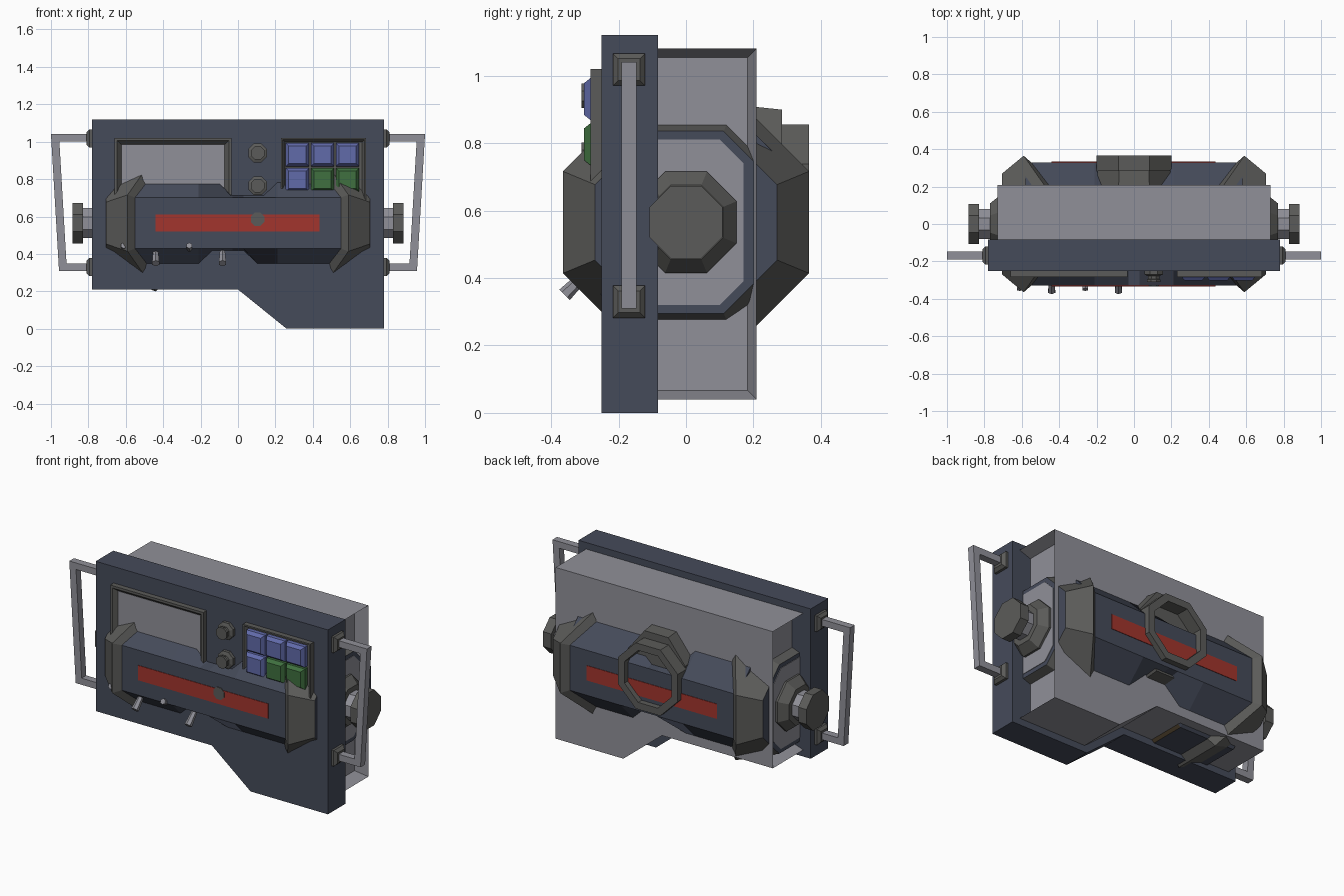
import bpy, bmesh, math
from mathutils import Vector

if "Cube" in bpy.data.objects:
    bpy.data.objects.remove(bpy.data.objects["Cube"])

def mat(name, *c):
    m = bpy.data.materials.new(name)
    m.diffuse_color = (*c, 1)
    m.use_nodes = True
    m.node_tree.nodes["Principled BSDF"].inputs["Base Color"].default_value = m.diffuse_color
    return m

NAVY = mat("navy", 0.060, 0.070, 0.102)
LIGHT = mat("light_grey", 0.28, 0.28, 0.315)
DARK = mat("dark_grey", 0.105, 0.105, 0.10)
RED = mat("red", 0.36, 0.035, 0.026)
BLUE = mat("blue", 0.12, 0.145, 0.40)
GREEN = mat("green", 0.05, 0.16, 0.05)
BROWN = mat("brown", 0.075, 0.052, 0.025)
CZ = 0.565                                   # height of the long drum's axis
K = 1 / math.cos(math.pi / 8)                # octagon flat radius -> corner radius

def finish(name, bm, *mats):
    bmesh.ops.recalc_face_normals(bm, faces=bm.faces)
    me = bpy.data.meshes.new(name)
    bm.to_mesh(me)
    bm.free()
    for m in mats:
        me.materials.append(m)
    ob = bpy.data.objects.new(name, me)
    bpy.context.collection.objects.link(ob)
    return ob

def skin(rings, cap=True, loop=False):
    """Join rings of points into a surface."""
    bm = bmesh.new()
    vs = [[bm.verts.new(p) for p in r] for r in rings]
    n = len(rings[0])
    for a, b in zip(vs, vs[1:] + (vs[:1] if loop else [])):
        for i in range(n):
            j = (i + 1) % n
            bm.faces.new((a[i], a[j], b[j], b[i]))
    if cap and not loop:
        bm.faces.new(vs[0])
        bm.faces.new(vs[-1])
    return bm

def prism(name, pts, y0, y1, m):
    """Extrude an x-z outline along y."""
    return finish(name, skin([[(x, y, z) for x, z in pts] for y in (y0, y1)]), m)

def rect(x0, x1, z0, z1, y):
    return [(x0, y, z0), (x1, y, z0), (x1, y, z1), (x0, y, z1)]

def turned(name, base, axis, steps, m, n=8, off=0.5):
    """Faceted turned part: steps are (distance along axis, flat radius)."""
    q = Vector(axis).to_track_quat('Z', 'Y')
    k = 1 / math.cos(math.pi / n)
    rings = [[Vector(base) + q @ Vector((r * k * math.cos(2 * math.pi * (i + off) / n),
              r * k * math.sin(2 * math.pi * (i + off) / n), d)) for i in range(n)] for d, r in steps]
    return finish(name, skin(rings), m)

def octagon(r, x_front, x_top):
    """Octagon about the drum axis; front/back and top/bottom corners may differ in x."""
    out = []
    for i in range(8):
        a = (i + 0.5) * math.pi / 4
        y, z = r * K * math.cos(a), r * K * math.sin(a)
        out.append((x_front if abs(y) > abs(z) else x_top, y, CZ + z))
    return out

# Front panel
prism("front_panel", [(-.78, .21), (0, .21), (.26, 0), (.78, 0), (.78, 1.12), (-.78, 1.12)],
      -.251, -.083, NAVY)

# Rear housing with recessed ends
rings = [[(x, y, z) for x, z in [(-.73, .25), (.015, .25), (.275, .04), (.73, .04), (.73, 1.08), (-.73, 1.08)]]
         for y in (-.12, .209)]
bm = skin(rings)
bmesh.ops.recalc_face_normals(bm, faces=bm.faces)
ends = [f for f in bm.faces if abs(f.normal.x) > .99]
bmesh.ops.inset_individual(bm, faces=ends, thickness=.037, depth=0)
for f in ends:
    dx = -.075 if f.normal.x > 0 else .075
    for v in f.verts:
        v.co.x += dx
finish("rear_housing", bm, LIGHT)

# Long octagonal drum with a pinched waist
def drum_ring(x, h):
    out = []
    for _, y, z in octagon(.33, 0, 0):
        out.append((x, y, CZ + math.copysign(h, z - CZ) if abs(y) < .2 else z))
    return out

bm = skin([drum_ring(x, h) for x, h in
           [(-.58, .33), (-.21, .33), (-.03, .16), (.03, .16), (.21, .33), (.58, .33)]])
for f in bm.faces:
    c = f.calc_center_median()
    if abs(c.x) < .2 and abs(c.y) < .1 and abs(c.x) < .15:
        f.material_index = 1
finish("drum", bm, NAVY, BROWN)

# Red stripes front and back
for name, y in (("front_stripe", -.33), ("back_stripe", .33)):
    prism(name, [(-.44, .52), (.435, .52), (.435, .61), (-.44, .61)], y - .003, y + .003, RED)

for s, side in ((-1, "left"), (1, "right")):
    # Flared drum end caps
    bm = skin([octagon(.27, s * .705, s * .705), octagon(.365, s * .59, s * .44),
               octagon(.33, s * .55, s * .40)])
    bm.normal_update()
    for f in bm.faces:
        if abs(f.normal.x) > .98 and abs(f.calc_center_median().x) > .7:
            f.material_index = 1
    finish(side + "_drum_cap", bm, DARK, NAVY)
    # End plate inside the recess
    plate = [(-.1, .245), (.1, .245), (.17, .175), (.17, -.175), (.1, -.245), (-.1, -.245)]
    finish(side + "_end_plate", skin([[(s * x, y, CZ + z) for y, z in plate] for x in (.66, .708)]), LIGHT)
    # Side knob: collar, hub and grip
    turned(side + "_knob_collar", (s * .70, 0, CZ), (s, 0, 0), [(0, .15), (.02, .15), (.07, .11)], DARK)
    turned(side + "_knob_hub", (s * .72, 0, CZ), (s, 0, 0), [(0, .08), (.12, .08)], LIGHT)
    turned(side + "_knob_grip", (s * .83, 0, CZ), (s, 0, 0), [(0, .108), (.055, .108)], DARK)
    # Carry handle
    u = [(.78, 1.04), (1.0, 1.04), (.957, .31), (.78, .31), (.78, .35), (.917, .35), (.955, 1.0), (.78, 1.0)]
    prism(side + "_handle", [(s * x, z) for x, z in u], -.191, -.147, LIGHT)
    for z in (.33, 1.018):
        turned(side + "_handle_mount", (s * .775, -.169, z), (s, 0, 0),
               [(0, .048), (.02, .048), (.036, .032)], DARK, n=4)

# Rear lens: backing block and open ring
LZ = .655
def ring(r, y, sx=1, sz=1):
    return [(r * K * sx * math.cos((i + .5) * math.pi / 4), y,
             LZ + r * K * sz * math.sin((i + .5) * math.pi / 4)) for i in range(8)]
finish("lens_mount", skin([ring(.2, .15, 1, 1.29), ring(.2, .285, .97, 1.22)]), DARK)
finish("lens_ring", skin([ring(.2, .27), ring(.2, .365), ring(.158, .365), ring(.158, .27)],
                         loop=True), DARK)

# Screen and keypad surrounds
def frame(name, x0, x1, z0, z1, w, fill):
    i = (x0 + w, x1 - w, z0 + w, z1 - w)
    b = (x0 + w * .4, x1 - w * .4, z0 + w * .4, z1 - w * .4)
    finish(name, skin([rect(x0, x1, z0, z1, -.245), rect(x0, x1, z0, z1, -.283),
                       rect(*b, -.283), rect(*i, -.258), rect(*i, -.245)], loop=True), DARK)
    finish(name + "_panel", skin([rect(*i, -.245), rect(*i, -.259)]), fill)

frame("screen", -.66, -.035, .60, 1.02, .036, LIGHT)
frame("keypad", .23, .685, .58, 1.02, .022, DARK)

# Keypad buttons
for row in range(3):
    for col in range(3):
        m = BLUE if row == 0 or (row == 1 and col == 0) else GREEN
        x0, z0 = .255 + col * .134, .868 - row * .134
        x1, z1 = x0 + .125, z0 + .125
        b = .016
        finish("button", skin([rect(x0, x1, z0, z1, -.25), rect(x0, x1, z0, z1, -.283),
                               rect(x0 + b, x1 - b, z0 + b, z1 - b, -.303)]), m)

# Dials on the front panel
for z in (.94, .765, .585):
    turned("dial", (.105, -.25, z), (0, -1, 0),
           [(0, .05), (.02, .05), (.028, .03), (.045, .03), (.046, .036),
            (.085 if z < .6 else .06, .036)], DARK)

# Toggle switches under the drum front
for x, up in ((-.61, 1), (-.44, 0), (-.26, 1), (-.083, 0)):
    if up:
        turned("toggle", (x, -.31, .425), (0, -1, .5), [(0, .013), (.045, .015)], LIGHT, n=6)
    else:
        turned("toggle", (x, -.30, .41), (0, -1, -1), [(0, .014), (.085, .019)], LIGHT, n=6)
